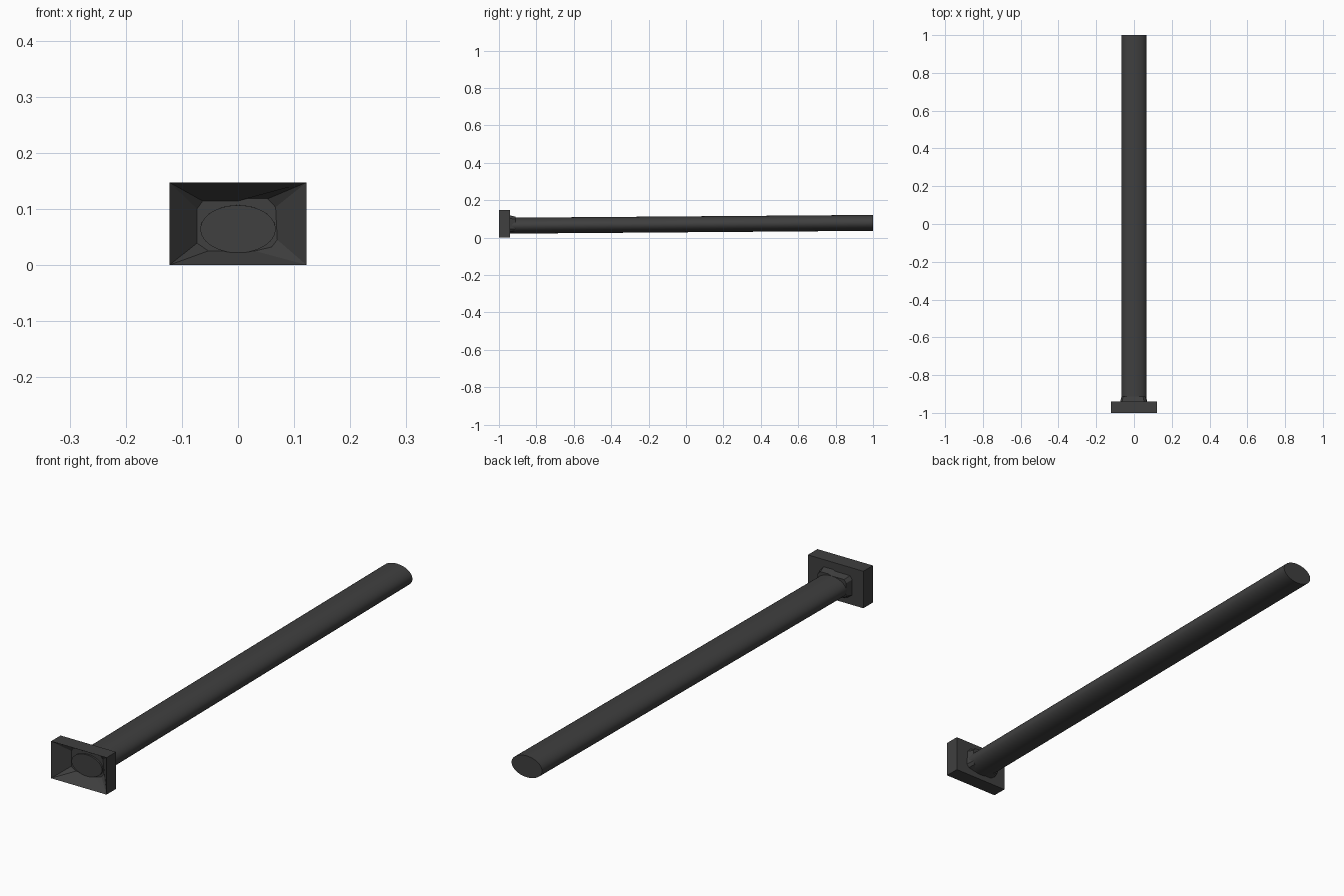
import bpy, bmesh, math

if "Cube" in bpy.data.objects:
    bpy.data.objects.remove(bpy.data.objects["Cube"])

mat = bpy.data.materials.new("dark grey")
mat.diffuse_color = (0.05, 0.05, 0.05, 1)
mat.use_nodes = True
mat.node_tree.nodes["Principled BSDF"].inputs["Base Color"].default_value = mat.diffuse_color

# chamfered opening outline (x, z) and plate corners
HOLE = [(-.073, .100), (-.063, .114), (0, .114), (.014, .119), (.053, .118), (.067, .103),
        (.070, .045), (.060, .032), (.030, .025), (-.053, .025), (-.073, .039)]
RECT = [(-.122, .147), (.122, .147), (.122, 0), (-.122, 0)]


def finish(bm, name):
    bmesh.ops.recalc_face_normals(bm, faces=bm.faces)
    me = bpy.data.meshes.new(name)
    bm.to_mesh(me)
    bm.free()
    ob = bpy.data.objects.new(name, me)
    me.materials.append(mat)
    bpy.context.collection.objects.link(ob)
    return ob


def ring(bm, pts, y):
    return [bm.verts.new((x, y, z)) for x, z in pts]


def bridge(bm, a, b):
    for i in range(len(a)):
        j = (i + 1) % len(a)
        bm.faces.new((a[i], a[j], b[j], b[i]))


def corner_bridge(bm, rect, hole):
    # join each outline point to the plate corner of its quadrant
    def corner(v):
        left, top = v.co.x < -.01, v.co.z > .07
        return rect[(0 if left else 1) if top else (3 if left else 2)]
    for i, v in enumerate(hole):
        w = hole[(i + 1) % len(hole)]
        c, d = corner(v), corner(w)
        bm.faces.new((v, w, c) if c is d else (v, w, d, c))


# flange plate: funnel front, flat back, tapered collar behind
bm = bmesh.new()
front, back = ring(bm, RECT, -1), ring(bm, RECT, -.94)
bridge(bm, front, back)
inner = ring(bm, HOLE, -.943)
corner_bridge(bm, front, inner)
bm.faces.new(inner)
collar = ring(bm, HOLE, -.94)
corner_bridge(bm, back, collar)
tip = ring(bm, [(x * .9, .066 + (z - .066) * .86) for x, z in HOLE], -.912)
bridge(bm, collar, tip)
bm.faces.new(tip)
finish(bm, "flange_plate")

# long oval shaft, rising slightly towards the back
N = 48
bm = bmesh.new()


def oval(y, zc):
    return ring(bm, [(.067 * math.cos(2 * math.pi * i / N),
                      zc + .0425 * math.sin(2 * math.pi * i / N)) for i in range(N)], y)


a, b = oval(-.95, .064), oval(1, .079)
bridge(bm, a, b)
bm.faces.new(a)
bm.faces.new(b)
shaft = finish(bm, "oval_shaft")
bpy.context.view_layer.objects.active = shaft
shaft.select_set(True)
bpy.ops.object.shade_smooth_by_angle(angle=math.radians(40))
